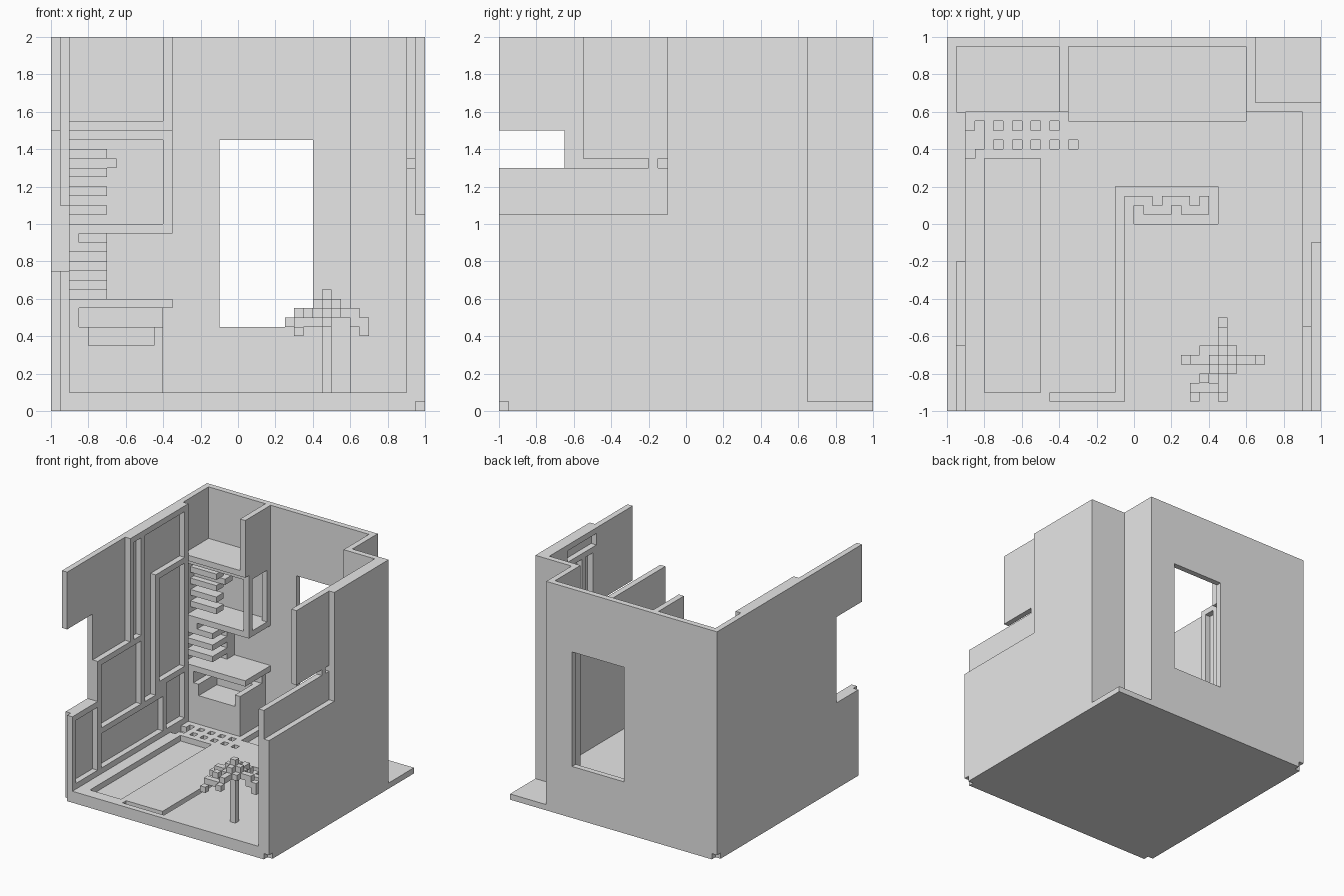
import bpy, bmesh
from itertools import product
from mathutils import Vector

if "Cube" in bpy.data.objects:
    bpy.data.objects.remove(bpy.data.objects["Cube"])

U = 0.05  # block size; parts are measured in whole blocks from the front right floor corner

grey = bpy.data.materials.new("plain grey")
grey.use_nodes = True
grey.diffuse_color = (0.8, 0.8, 0.8, 1)
grey.node_tree.nodes["Principled BSDF"].inputs["Base Color"].default_value = (0.8, 0.8, 0.8, 1)


def build(name, solids, cuts=()):
    """Blocky solid: union of boxes (x0,x1,y0,y1,z0,z1) minus the cut boxes."""
    boxes = list(solids) + list(cuts)
    ax = [sorted({b[2 * a + s] for b in boxes for s in range(2)}) for a in range(3)]

    def inside(b, c):
        return all(b[2 * a] < c[a] < b[2 * a + 1] for a in range(3))

    filled = set()
    for cell in product(*(range(len(v) - 1) for v in ax)):
        c = [(ax[a][i] + ax[a][i + 1]) / 2 for a, i in enumerate(cell)]
        if any(inside(b, c) for b in solids) and not any(inside(b, c) for b in cuts):
            filled.add(cell)

    bm = bmesh.new()
    verts = {}

    def corner(p):
        if p not in verts:
            v = Vector([ax[a][p[a]] for a in range(3)]) * U
            verts[p] = bm.verts.new(v - Vector((1, 1, 0)))
        return verts[p]

    for cell in filled:
        for a, side in product(range(3), (0, 1)):
            near = list(cell)
            near[a] += 2 * side - 1
            if tuple(near) in filled:
                continue
            ring = []
            for s, t in ((0, 0), (1, 0), (1, 1), (0, 1)):
                p = list(cell)
                p[a] += side
                p[(a + 1) % 3] += s
                p[(a + 2) % 3] += t
                ring.append(corner(tuple(p)))
            bm.faces.new(ring if side else ring[::-1])
    bmesh.ops.dissolve_limit(bm, angle_limit=0.01, verts=bm.verts, edges=bm.edges)
    mesh = bpy.data.meshes.new(name)
    bm.to_mesh(mesh)
    bm.free()
    mesh.materials.append(grey)
    obj = bpy.data.objects.new(name, mesh)
    bpy.context.collection.objects.link(obj)
    return obj


def in_floor(*rects):
    return [r + (1, 2) for r in rects]


def in_wall(x, *rects):
    return [(x, x + 1) + r for r in rects]


# Floor: corner nicks, low back step, pit, long basin, drain holes and groove
nicks = [(0, 1, 0, 1, 0, 2), (39, 40, 0, 1, 0, 1), (0, 1, 39, 40, 0, 1)]
basins = in_floor((33, 40, 33, 40), (13, 32, 31, 39), (4, 10, 2, 27),
                  (2, 3, 27, 30), (3, 4, 28, 31))
holes = in_floor(*[(x, x + 1, y, y + 1) for y, end in ((30, 12), (28, 14))
                   for x in range(5, end, 2)])
groove = in_floor((11, 19, 1, 2), (18, 19, 1, 24), (18, 29, 23, 24), (28, 29, 20, 24),
                  (20, 29, 20, 21), (20, 21, 21, 22),
                  (22, 23, 22, 23), (26, 27, 22, 23), (24, 25, 21, 22))
build("floor", [(0, 40, 0, 40, 0, 2)], nicks + basins + holes + groove)

# Right-hand wall (low x): outer sheet with a front gap, lining with recessed panels
build("right_wall", in_wall(0, (0, 39, 2, 40)),
      in_wall(0, (0, 7, 15, 30), (0, 1, 2, 15)))
build("right_wall_lining", in_wall(1, (0, 32, 2, 40)),
      in_wall(1, (0, 16, 22, 40), (0, 7, 15, 22),
              (1, 7, 3, 14), (8, 25, 3, 9), (26, 31, 3, 11),
              (8, 19, 10, 21), (17, 19, 22, 39),
              (20, 31, 31, 39), (20, 23, 10, 31), (24, 31, 12, 30)))

# Left-hand wall (high x): stepped outer sheet and lining with a hanging panel
build("left_wall", in_wall(39, (0, 33, 2, 40)), in_wall(39, (0, 18, 21, 40)))
build("left_wall_lining", in_wall(38, (0, 32, 2, 40)),
      in_wall(38, (0, 9, 26, 40), (9, 16, 26, 27), (17, 18, 26, 27),
              (19, 27, 37, 39), (20, 22, 28, 36), (23, 26, 28, 36)))

# Back wall with its opening, and the walls around the cut-away corner
build("back_wall", [(0, 33, 39, 40, 2, 40)], [(18, 28, 39, 40, 9, 29)])
build("corner_walls", [(32, 33, 32, 39, 2, 40), (33, 39, 32, 33, 2, 40)])

# Upper alcove: shelf and partition
build("upper_alcove", [(1, 13, 32, 39, 30, 31), (12, 13, 32, 39, 30, 40)])

# Display case below the shelf, open to the front and side
build("display_case", [(1, 13, 33, 39, 19, 30)],
      [(1, 12, 33, 39, 20, 29), (12, 13, 34, 38, 20, 29)])

# Counter with a slot and a sunken tray
build("counter", [(1, 13, 32, 39, 11, 12), (1, 12, 32, 39, 2, 11)],
      [(3, 13, 32, 38, 9, 11), (4, 11, 32, 37, 7, 9)])

# Racks of short bars
build("upper_rack", [(1, 6, 34, 36, z, z + 1) for z in range(21, 28, 2)]
      + [(1, 7, 35, 37, 26, 27)])
build("lower_rack", [(1, 6, 33, 37, z, z + 1) for z in (13, 15, 17)]
      + [(1, 6, 37, 39, 12, 19), (1, 3, 33, 35, 17, 19)])

# Small palm: trunk, crown and drooping fronds
TX, TY = 29, 5
build("palm_trunk", [(TX, TX + 1, TY, TY + 1, 2, 13)])


def leaf(dx, dy, z, tall=1):
    return (TX + dx, TX + dx + 1, TY + dy, TY + dy + 1, z, z + tall)


fronds = [leaf(dx, dy, 11) for dx, dy in ((1, 0), (-1, 0), (0, 1), (0, -1))]
fronds += [leaf(dx, dy, 10) for dx, dy in ((1, 1), (1, -1), (-1, -1), (-2, 1))]
fronds += [leaf(2, 0, 10), leaf(3, 0, 9, 2), leaf(4, 0, 8, 2)]
fronds += [leaf(-2, 0, 10), leaf(-3, 0, 10), leaf(-4, 0, 9)]
fronds += [leaf(-1, 1, 10), leaf(0, 2, 10), leaf(0, 3, 10), leaf(0, 4, 9)]
fronds += [leaf(0, -2, 10), leaf(0, -3, 10), leaf(-1, -3, 9), leaf(0, -4, 9)]
fronds += [leaf(-2, -2, 10), leaf(-2, -3, 9), leaf(-3, -3, 9), leaf(-3, -4, 8)]
build("palm_fronds", fronds)
